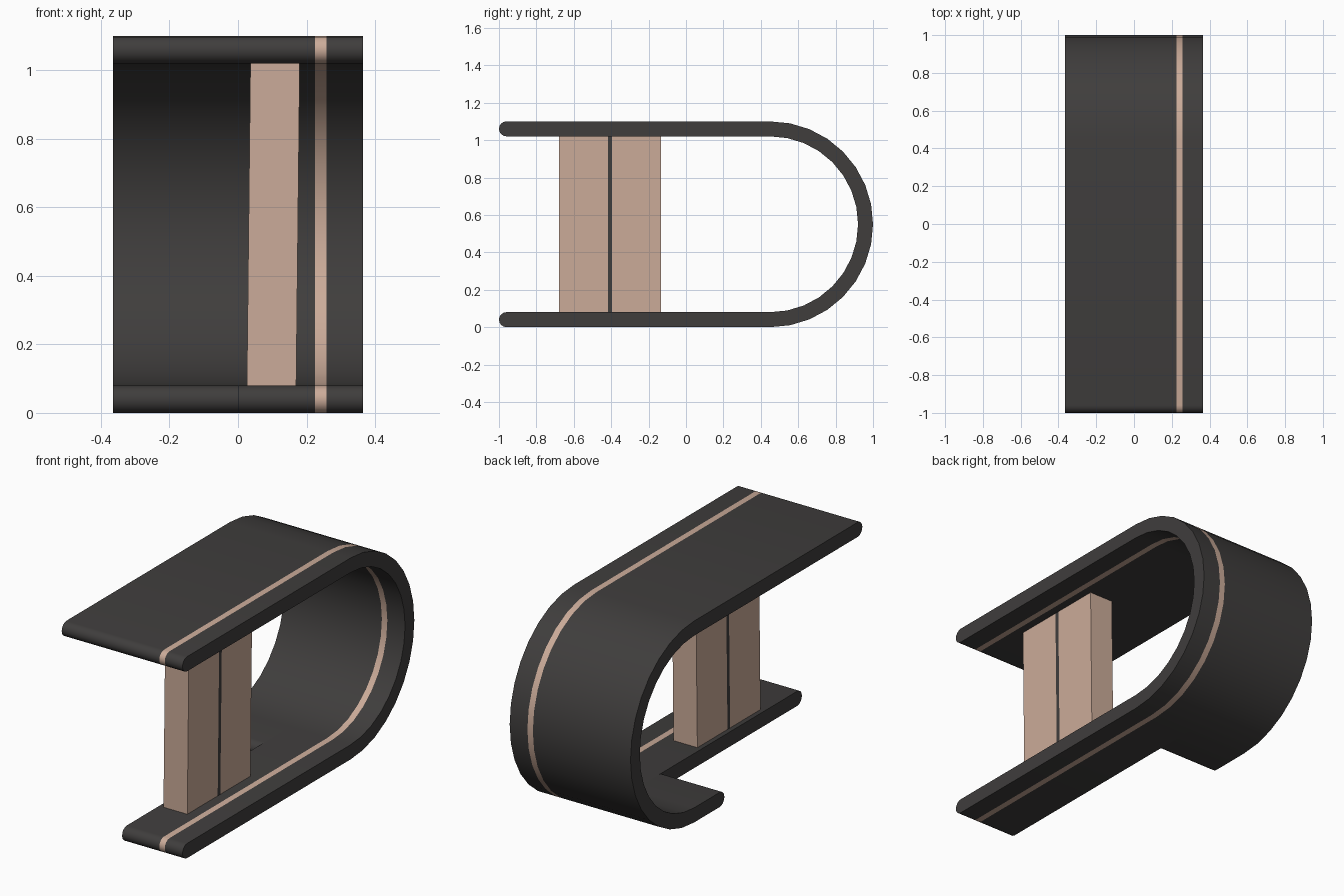
import bpy, bmesh, math

if "Cube" in bpy.data.objects:
    bpy.data.objects.remove(bpy.data.objects["Cube"])

HALF_W = 0.365          # half width in x
R_OUT, R_IN = 0.55, 0.47
T = R_OUT - R_IN
CY, CZ = 0.45, 0.55     # centre of the bend
SEG = 16


def material(name, rgb):
    m = bpy.data.materials.new(name)
    m.diffuse_color = (*rgb, 1)
    m.use_nodes = True
    m.node_tree.nodes["Principled BSDF"].inputs["Base Color"].default_value = m.diffuse_color
    return m


dark = material("dark_laminate", (0.05, 0.047, 0.046))
tan = material("pale_wood", (0.60, 0.41, 0.32))


def arc(cy, cz, r, a0, a1, n):
    return [(cy + r * math.cos(math.radians(a0 + (a1 - a0) * i / n)),
             cz + r * math.sin(math.radians(a0 + (a1 - a0) * i / n)))
            for i in range(n + 1)]


def c_profile(bottom_end):
    """Closed C outline in (y, z) with half-round ends."""
    r = T / 2
    pts = arc(CY, CZ, R_OUT, -90, 90, SEG)
    pts += arc(-1 + r, 2 * CZ - r, r, 90, 270, 8)
    pts += arc(CY, CZ, R_IN, 90, -90, SEG)
    pts += arc(bottom_end + r, r, r, 90, 270, 8)
    return pts


def extrude_x(name, profile, x0, x1, mat, lean=0.0):
    bm = bmesh.new()
    face = bm.faces.new([bm.verts.new((x0 + lean * z, y, z)) for y, z in profile])
    ext = bmesh.ops.extrude_face_region(bm, geom=[face], use_keep_orig=True)
    moved = [g for g in ext["geom"] if isinstance(g, bmesh.types.BMVert)]
    bmesh.ops.translate(bm, verts=moved, vec=(x1 - x0, 0, 0))
    bmesh.ops.recalc_face_normals(bm, faces=bm.faces)
    me = bpy.data.meshes.new(name)
    bm.to_mesh(me)
    bm.free()
    ob = bpy.data.objects.new(name, me)
    bpy.context.collection.objects.link(ob)
    me.materials.append(mat)
    bpy.context.view_layer.objects.active = ob
    ob.select_set(True)
    bpy.ops.object.shade_smooth_by_angle(angle=math.radians(35))
    ob.select_set(False)
    return ob


# Bent body: the left half has a shortened foot, the right half a full one
full, short = c_profile(-1.0), c_profile(0.19)
extrude_x("body_left", short, -HALF_W, 0.0, dark)
extrude_x("body_middle", full, 0.0, 0.225, dark)
extrude_x("inlay_strip", full, 0.225, 0.258, tan)
extrude_x("body_right", full, 0.258, HALF_W, dark)


# Slightly leaning support block: two wood panels with a dark spacer between
def support(name, y0, y1, mat):
    lo, hi = T - 0.01, 2 * CZ - T + 0.01
    extrude_x(name, [(y0, lo), (y1, lo), (y1, hi), (y0, hi)],
              0.025, 0.169, mat, lean=0.011)


support("support_front", -0.68, -0.418, tan)
support("support_spacer", -0.418, -0.395, dark)
support("support_back", -0.395, -0.135, tan)
